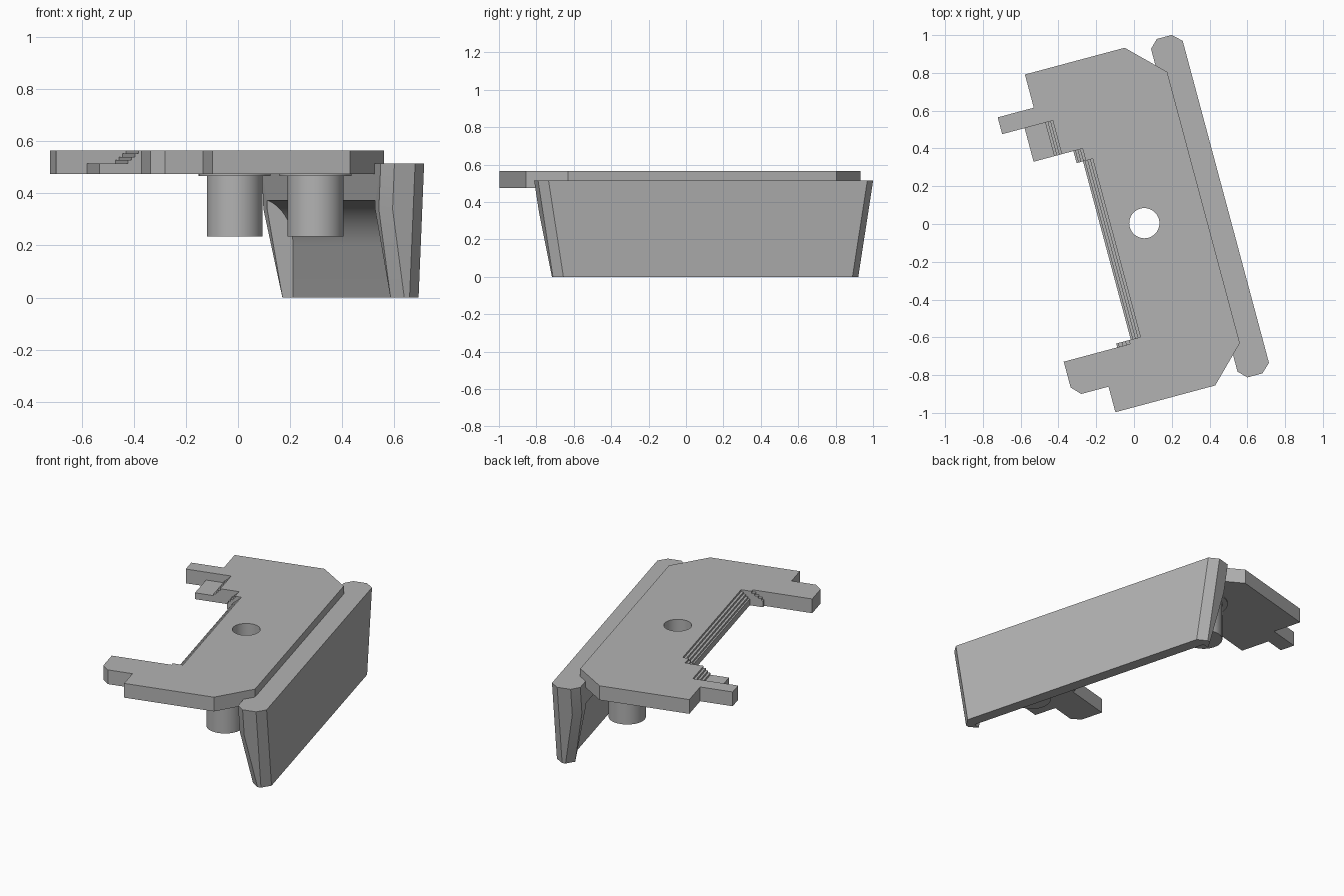
import bpy, bmesh, math
from mathutils import Matrix

old = bpy.data.objects.get("Cube")
if old:
    bpy.data.objects.remove(old, do_unlink=True)

TURN = Matrix.Rotation(math.radians(15), 4, 'Z')   # whole bracket sits turned
MID = -0.0125                                      # middle of its length
PLATE_LOW, LEDGE, PLATE_TOP = 0.475, 0.515, 0.565

grey = bpy.data.materials.new("plain_grey")
grey.use_nodes = True
colour = (0.45, 0.45, 0.45, 1)
grey.diffuse_color = colour
grey.node_tree.nodes["Principled BSDF"].inputs["Base Color"].default_value = colour


def make(name, rings):
    """Solid lofted through rings of matching points."""
    bm = bmesh.new()
    loops = [[bm.verts.new(p) for p in ring] for ring in rings]
    n = len(loops[0])
    for a, b in zip(loops, loops[1:]):
        for i in range(n):
            j = (i + 1) % n
            bm.faces.new((a[i], a[j], b[j], b[i]))
    bm.faces.new(loops[0])
    bm.faces.new(loops[-1])
    bmesh.ops.recalc_face_normals(bm, faces=bm.faces)
    mesh = bpy.data.meshes.new(name)
    bm.to_mesh(mesh)
    bm.free()
    mesh.materials.append(grey)
    ob = bpy.data.objects.new(name, mesh)
    bpy.context.collection.objects.link(ob)
    ob.matrix_world = TURN
    return ob


def circle(x, y, z, r, n=48):
    return [(x + r * math.cos(math.tau * i / n), y + r * math.sin(math.tau * i / n), z)
            for i in range(n)]


def along(name, profile, y0, y1):
    """Extrude an x-z profile along the length."""
    return make(name, [[(x, y, z) for x, z in profile] for y in (y0, y1)])


def cut(ob, cutters):
    for c in cutters:
        c.hide_render = True
        mod = ob.modifiers.new("cut", 'BOOLEAN')
        mod.operation, mod.solver, mod.object = 'DIFFERENCE', 'EXACT', c
    bpy.context.view_layer.update()
    done = ob.evaluated_get(bpy.context.evaluated_depsgraph_get())
    mesh = bpy.data.meshes.new_from_object(done)
    ob.modifiers.clear()
    ob.data = mesh
    for c in cutters:
        bpy.data.objects.remove(c, do_unlink=True)


def stair(x_top, x_low, y0, y1, steps=4):
    """Cutter that leaves a small staircase down to the ledge."""
    rise = (PLATE_TOP - LEDGE) / steps
    run = (x_top - x_low) / (steps - 1)
    profile = [(x_top, 0.7)]
    for i in range(steps):
        x = x_top - i * run
        profile += [(x, PLATE_TOP - i * rise), (x, PLATE_TOP - (i + 1) * rise)]
    profile.pop(1)
    profile += [(-0.7, LEDGE), (-0.7, 0.7)]
    return along("stair_cutter", profile, y0, y1)


# Flat top plate with its arms, ledge and notch
outline = [(-0.353, 0.914), (0.194, 0.914), (0.378, 0.732), (0.378, -0.754),
           (0.194, -0.937), (-0.353, -0.937), (-0.353, -0.797), (-0.503, -0.797),
           (-0.548, -0.749), (-0.548, -0.608), (-0.255, -0.608), (-0.255, -0.587),
           (-0.175, -0.587), (-0.175, 0.39), (-0.21, 0.39), (-0.21, 0.456),
           (-0.428, 0.456), (-0.428, 0.64), (-0.551, 0.64), (-0.551, 0.732),
           (-0.353, 0.732)]
plate = make("top_plate", [[(x, y, z) for x, y in outline] for z in (PLATE_LOW, PLATE_TOP)])
cut(plate, [
    make("hole_cutter", [circle(0.054, -0.01, z, 0.08) for z in (0.4, 0.7)]),
    stair(-0.122, -0.165, -0.587, 0.39),
    stair(-0.16, -0.2, 0.39, 0.456),
    stair(-0.274, -0.315, 0.456, 0.64),
    stair(-0.185, -0.245, -0.608, -0.587),
])


# Side wall with tapered, chamfered ends
def wall_ring(z, inner):
    half = 0.845 + 0.16 * z
    side = [(inner, half - 0.043), (inner + 0.043, half),
            (0.452, half), (0.5, half - 0.045)]
    pts = side + [(x, -y) for x, y in reversed(side)]
    return [(x, y + MID, z) for x, y in pts]


wall = make("side_wall", [wall_ring(0, 0.388), wall_ring(0.34, 0.327), wall_ring(LEDGE, 0.327)])

# Rounded hollow along the inside of the wall
arc = [(0.29 + 0.14 * math.cos(math.pi / 2 * i / 16), 0.2 + 0.18 * math.sin(math.pi / 2 * i / 16))
       for i in range(17)]
hollow = [(0.2, -0.1), (0.43, -0.1)] + arc + [(0.2, 0.38)]
cut(wall, [along("hollow_cutter", hollow, MID - 0.8, MID + 0.8)])

# Two pegs with thin collars under the plate
parts = [plate, wall]
for name, y in (("back", MID + 0.6), ("front", MID - 0.6)):
    levels = [(0.235, 0.107), (0.467, 0.107), (0.467, 0.138), (0.48, 0.138)]
    parts.append(make(name + "_peg", [circle(0.144, y, z, r) for z, r in levels]))

bpy.ops.object.select_all(action='DESELECT')
for ob in parts:
    ob.select_set(True)
bpy.context.view_layer.objects.active = plate
bpy.ops.object.shade_smooth_by_angle(angle=math.radians(25))
